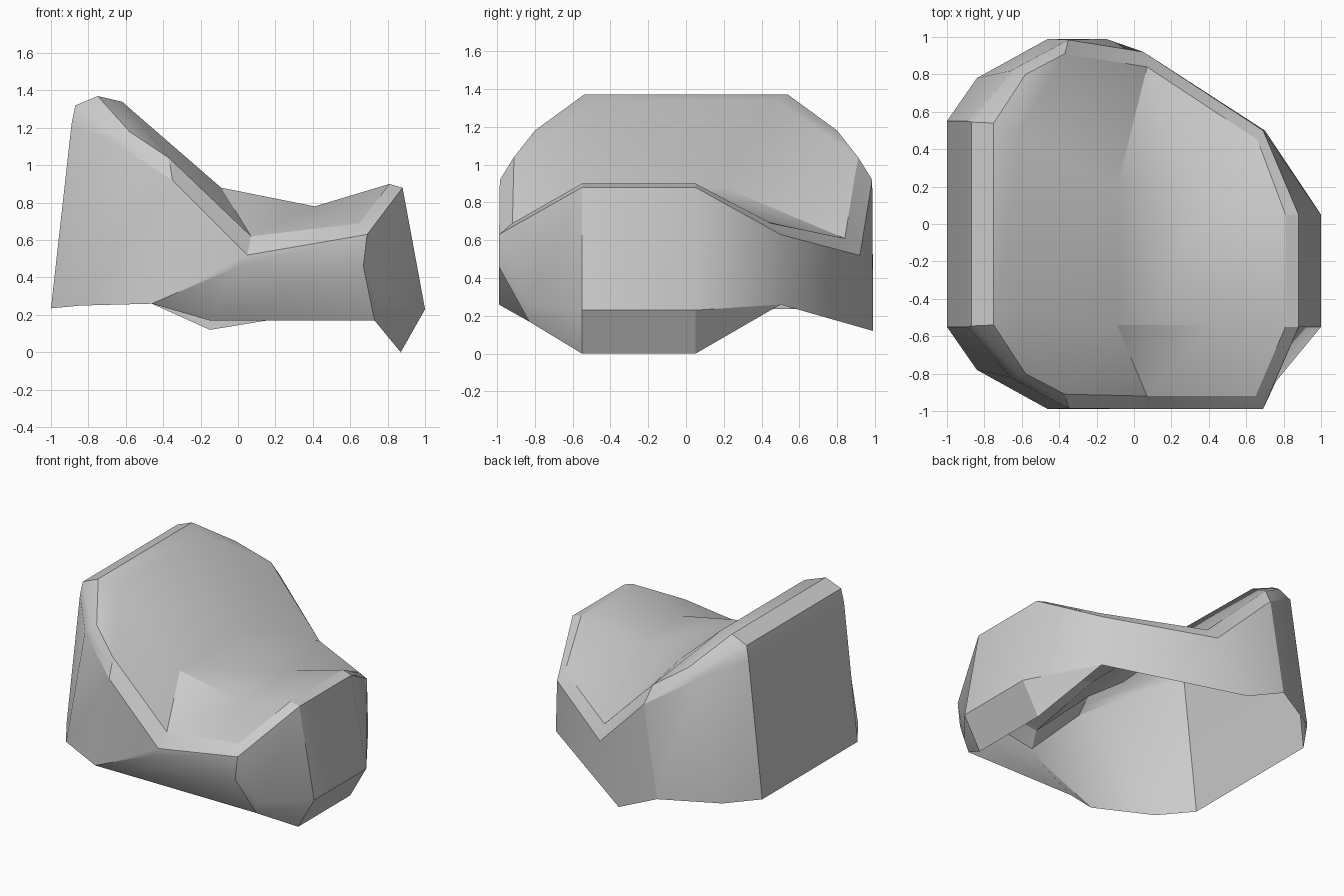
import bpy
import bmesh
import math
from mathutils import Vector

default_cube = bpy.data.objects.get("Cube")
if default_cube:
    bpy.data.objects.remove(default_cube, do_unlink=True)


def make_material(name, colour):
    material = bpy.data.materials.new(name)
    material.use_nodes = True
    material.diffuse_color = colour
    shader = material.node_tree.nodes["Principled BSDF"]
    shader.inputs["Base Color"].default_value = colour
    return material


def mirrored(point):
    return (point[0], -point[1], point[2])


def make_ring(left_arc, right_side):
    """Closed loop: left front arc, right side, then the arc mirrored to the rear."""
    points = left_arc + right_side + [mirrored(p) for p in reversed(left_arc)]
    return [Vector(p) for p in points]


# Open lower edge of the shell
lower_arc = [(-1, -.55, .235), (-.84, -.78, .25), (-.46, -.99, .26)]
rear_hem = [(.7, .5, .26), (-.15, .99, .12)]
hem = make_ring(lower_arc, [(-.15, -.83, .17), (.73, -.83, .17), (.73, -.83, .17),
                            (.87, -.55, 0), (.87, .05, 0)] + rear_hem)

# Fold line where the front and right walls tuck inward
fold = make_ring(lower_arc, [(0, -.99, .46), (.67, -.99, .46), (.76, -.84, .26),
                             (1, -.55, .23), (1, .05, .23)] + rear_hem)

# Outer and inner edges of the bevelled rim
outer_rim = make_ring([(-.89, -.55, 1.22), (-.66, -.82, 1.12), (-.35, -.985, .92)],
                      [(.05, -.99, .52), (.69, -.99, .63), (.69, -.99, .63),
                       (.88, -.55, .88), (.88, .05, .88), (.69, .5, .63), (.05, .92, .52)])
inner_rim = make_ring([(-.75, -.54, 1.37), (-.58, -.8, 1.18), (-.37, -.91, 1.04)],
                      [(.07, -.92, .62), (.65, -.92, .69), (.65, -.92, .69),
                       (.81, -.55, .9), (.81, .05, .9), (.66, .45, .69), (.07, .84, .61)])

# Middle of the rim, rounded out along the tall left crest
lip = [(a + b) / 2 for a, b in zip(outer_rim, inner_rim)]
for end in (0, -1):
    lip[end].x = -.87
    lip[end].z = 1.32

mesh_builder = bmesh.new()
vertex_cache = {}


def vertex(point):
    key = tuple(round(c, 4) for c in point)
    if key not in vertex_cache:
        vertex_cache[key] = mesh_builder.verts.new(key)
    return vertex_cache[key]


def add_face(*points):
    corners = list(dict.fromkeys(vertex(p) for p in points))
    if len(corners) > 2:
        return mesh_builder.faces.new(corners)


def bridge(lower, upper):
    for i in range(len(lower)):
        j = (i + 1) % len(lower)
        add_face(lower[i], lower[j], upper[j], upper[i])


# Walls and rim
rings = [hem, fold, outer_rim, lip, inner_rim]
for lower, upper in zip(rings, rings[1:]):
    bridge(lower, upper)

# Lines across the hollow: crest, crease and saddle, front end then rear end
crest = [(-.62, -.48, 1.34), (-.62, .48, 1.34)]
crease = [(-.09, -.54, .88), (-.09, .2, .88)]
saddle = [(.41, -.54, .78), (.41, .08, .78)]

left_f, shoulder_f, flank_f, notch_f, corner_f, _, end_f = inner_rim[:7]
end_b, corner_b, notch_b, flank_b, shoulder_b, left_b = inner_rim[7:]

# Strips running across the middle of the hollow
strips = [(left_f, left_b), crest, crease, saddle, (end_f, end_b)]
middle = [add_face(a[0], b[0], b[1], a[1]) for a, b in zip(strips, strips[1:])]

# Sloping fans that join the middle strips to the front and rear rim
front_side = (left_f, shoulder_f, flank_f, notch_f, corner_f, end_f)
rear_side = (left_b, shoulder_b, flank_b, notch_b, corner_b, end_b)
for side, (left, shoulder, flank, notch, corner, end) in enumerate((front_side, rear_side)):
    top, fold_point, low = crest[side], crease[side], saddle[side]
    add_face(left, shoulder, top)
    add_face(shoulder, flank, top)
    add_face(flank, fold_point, top)
    add_face(flank, notch, fold_point)
    add_face(notch, low, fold_point)
    add_face(notch, corner, low)
    add_face(corner, end, low)

# Turn the whole skin outward
bmesh.ops.recalc_face_normals(mesh_builder, faces=mesh_builder.faces)
mesh_builder.normal_update()
if middle[1].normal.z < 0:
    bmesh.ops.reverse_faces(mesh_builder, faces=mesh_builder.faces)

mesh = bpy.data.meshes.new("saddle_shell")
mesh_builder.to_mesh(mesh)
mesh_builder.free()
mesh.materials.append(make_material("plain_grey", (.6, .6, .6, 1)))

shell = bpy.data.objects.new("saddle_shell", mesh)
bpy.context.collection.objects.link(shell)
bpy.ops.object.select_all(action="DESELECT")
shell.select_set(True)
bpy.context.view_layer.objects.active = shell
bpy.ops.object.shade_smooth_by_angle(angle=math.radians(30))
